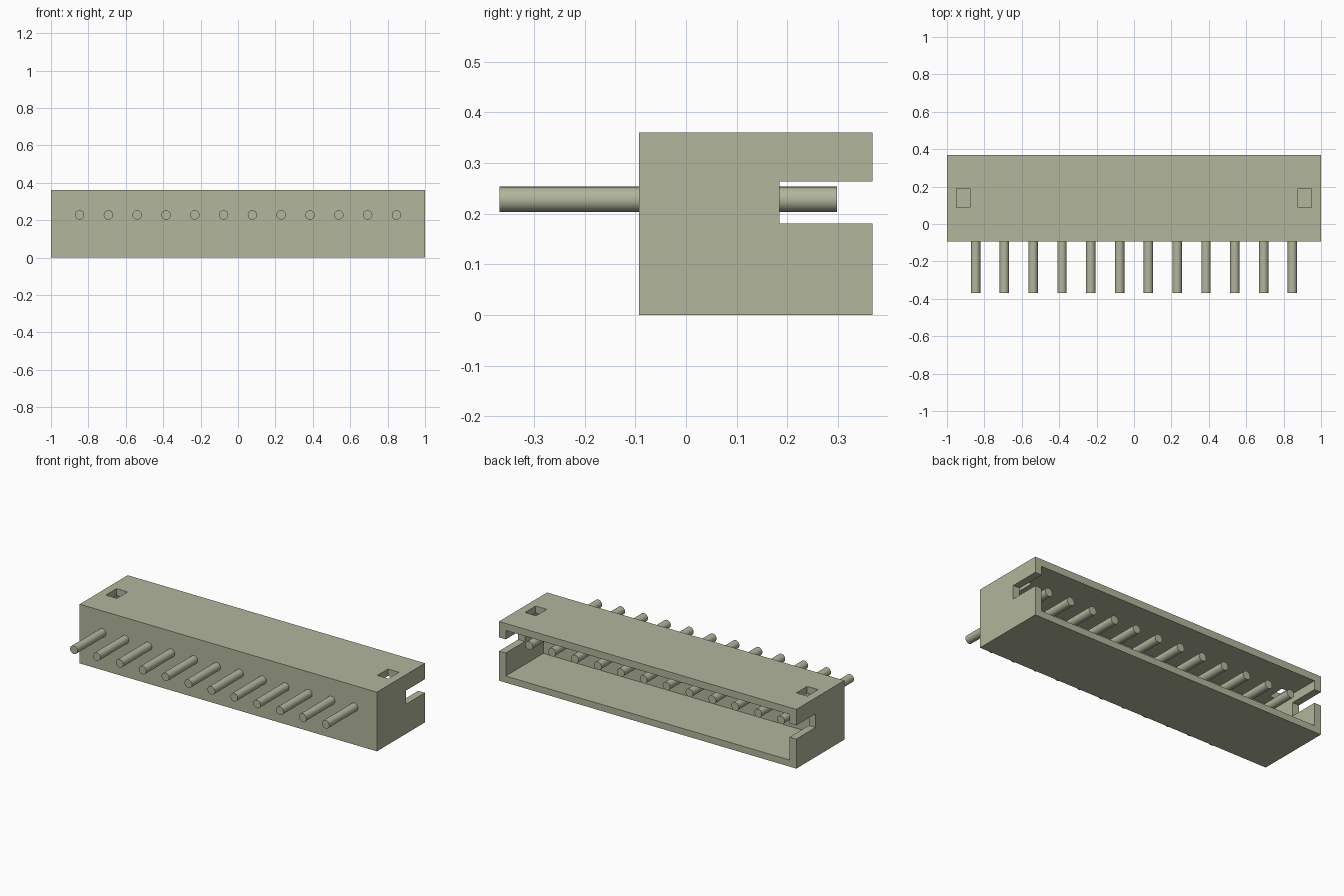
import bpy
import math

default = bpy.data.objects.get("Cube")
if default:
    bpy.data.objects.remove(default, do_unlink=True)

# One flat colour for the whole part
COLOUR = (0.445, 0.468, 0.333, 1)
plastic = bpy.data.materials.new("pale olive")
plastic.use_nodes = True
plastic.diffuse_color = COLOUR
plastic.node_tree.nodes["Principled BSDF"].inputs["Base Color"].default_value = COLOUR


def box(name, low, high):
    """Axis-aligned box between two opposite corners."""
    centre = [(a + b) / 2 for a, b in zip(low, high)]
    bpy.ops.mesh.primitive_cube_add(size=1, location=centre)
    obj = bpy.context.object
    obj.name = name
    obj.scale = [b - a for a, b in zip(low, high)]
    bpy.ops.object.transform_apply(location=True, rotation=False, scale=True)
    obj.data.materials.append(plastic)
    return obj


def cut(target, cutter):
    mod = target.modifiers.new(cutter.name, "BOOLEAN")
    mod.operation = "DIFFERENCE"
    mod.solver = "EXACT"
    mod.object = cutter
    cutter.hide_render = True
    cutter.hide_set(True)


FRONT, BACK, TOP = -0.093, 0.368, 0.36
WALL = 0.045

# Housing, open at the back
housing = box("housing", (-1, FRONT, 0), (1, BACK, TOP))
cut(housing, box("cavity_cutter", (WALL - 1, 0.007, 0.04), (1 - WALL, BACK + 0.1, TOP - 0.043)))

# Side slots and top windows at both ends
for side, sign in (("left", 1), ("right", -1)):
    def end_box(name, inner, outer, ys, zs):
        xs = sorted((sign * inner, sign * outer))
        return box(f"{side}_{name}_cutter", (xs[0], ys[0], zs[0]), (xs[1], ys[1], zs[1]))

    cut(housing, end_box("slot", 0.9, 1.1, (0.184, BACK + 0.1), (0.18, 0.263)))
    cut(housing, end_box("window", 0.876, 0.95, (0.087, 0.19), (0.28, TOP + 0.1)))

# Row of round contact pins running through the front wall
PINS, PITCH = 12, 0.154
PIN_START, PIN_END = -0.368, 0.298
for i in range(PINS):
    x = (i - (PINS - 1) / 2) * PITCH
    bpy.ops.mesh.primitive_cylinder_add(
        vertices=32, radius=0.025, depth=PIN_END - PIN_START,
        location=(x, (PIN_START + PIN_END) / 2, 0.228), rotation=(math.pi / 2, 0, 0))
    pin = bpy.context.object
    pin.name = f"contact_pin_{i + 1}"
    pin.data.materials.append(plastic)
    bpy.ops.object.shade_smooth_by_angle(angle=math.radians(35))
